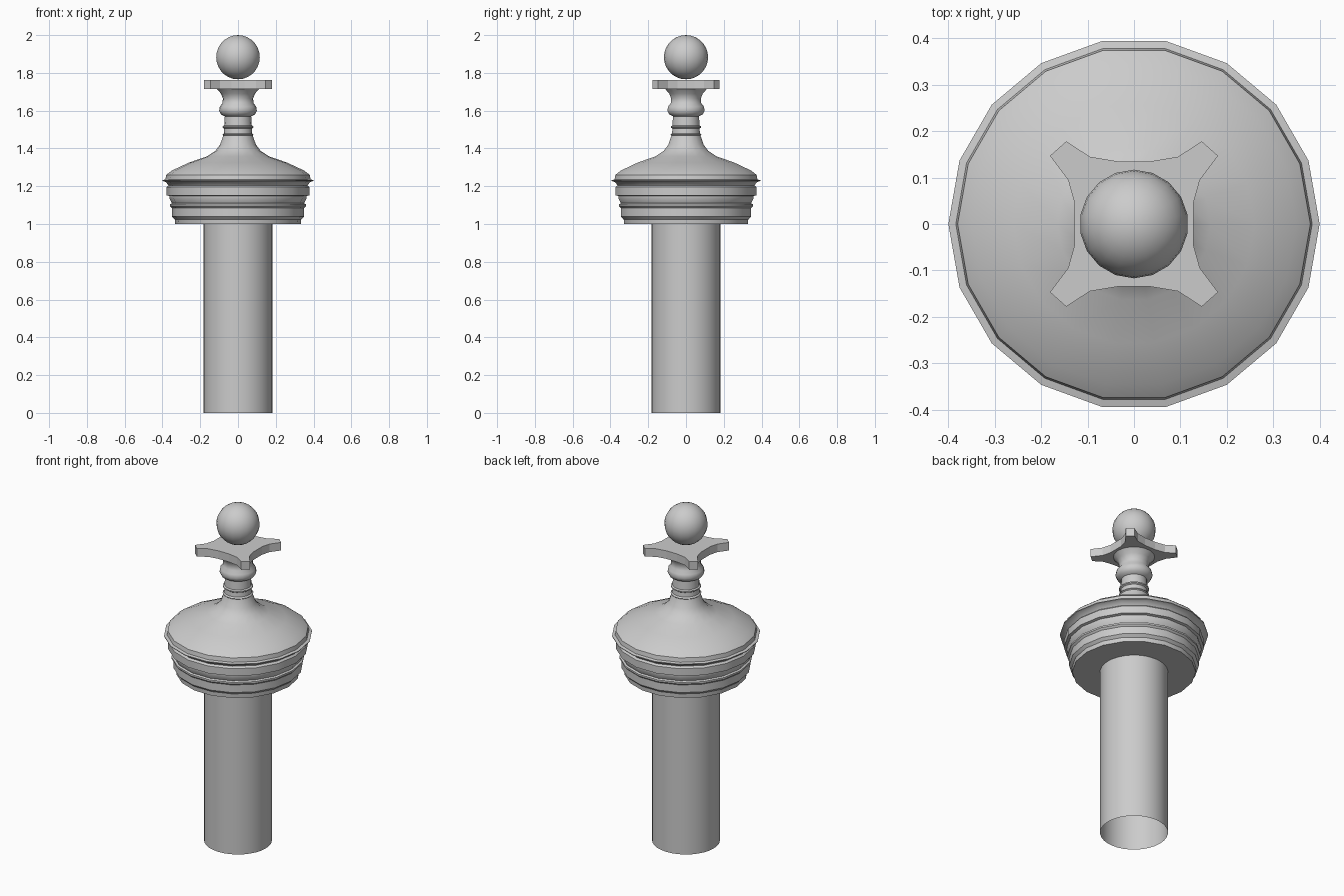
import bpy, bmesh, math

cube = bpy.data.objects.get("Cube")
if cube:
    bpy.data.objects.remove(cube, do_unlink=True)

grey = bpy.data.materials.new("light grey")
grey.use_nodes = True
colour = (0.6, 0.6, 0.6, 1)
grey.diffuse_color = colour
grey.node_tree.nodes["Principled BSDF"].inputs["Base Color"].default_value = colour


def finish(name, bm, angle=None):
    bmesh.ops.recalc_face_normals(bm, faces=bm.faces)
    mesh = bpy.data.meshes.new(name)
    bm.to_mesh(mesh)
    bm.free()
    mesh.materials.append(grey)
    obj = bpy.data.objects.new(name, mesh)
    bpy.context.collection.objects.link(obj)
    if angle:
        bpy.ops.object.select_all(action='DESELECT')
        obj.select_set(True)
        bpy.context.view_layer.objects.active = obj
        bpy.ops.object.shade_smooth_by_angle(angle=math.radians(angle))
    return obj


def lathe(name, profile, sides, angle=35):
    """Spin (radius, height) points round z; zero radius closes an end."""
    bm = bmesh.new()
    rings = []
    for r, z in profile:
        if r == 0:
            rings.append([bm.verts.new((0, 0, z))] * sides)
            continue
        rings.append([bm.verts.new((r * math.cos(math.tau * i / sides),
                                    r * math.sin(math.tau * i / sides), z))
                      for i in range(sides)])
    for low, high in zip(rings, rings[1:]):
        for i in range(sides):
            j = (i + 1) % sides
            corners = dict.fromkeys((low[i], low[j], high[j], high[i]))
            bm.faces.new(list(corners))
    return finish(name, bm, angle)


# Open tube that plugs into the cap
lathe("shaft", [(0.183, 0), (0.183, 1.0)], 32)

# Stepped collar with a flat underside and a thin projecting rim
lathe("stepped_collar", [
    (0, 1.0), (0.333, 1.0), (0.335, 1.025), (0.35, 1.04), (0.35, 1.085),
    (0.36, 1.095), (0.36, 1.105), (0.35, 1.11), (0.363, 1.135),
    (0.363, 1.148), (0.378, 1.152), (0.378, 1.195), (0.368, 1.205),
    (0.382, 1.222), (0.4, 1.228), (0.4, 1.232), (0.384, 1.236)], 18)

# Dome sweeping up into the slender neck
lathe("dome", [
    (0.384, 1.236), (0.38, 1.26), (0.35, 1.283), (0.26, 1.325),
    (0.165, 1.358), (0.12, 1.387), (0.095, 1.42), (0.078, 1.468)], 18, 40)

# Turned neck with two thin rings, a bulge and a flared top
lathe("turned_neck", [
    (0.078, 1.468), (0.083, 1.473), (0.075, 1.48), (0.073, 1.505),
    (0.081, 1.51), (0.081, 1.517), (0.073, 1.522), (0.07, 1.57),
    (0.09, 1.58), (0.1, 1.6), (0.096, 1.622), (0.082, 1.64),
    (0.08, 1.665), (0.09, 1.69), (0.112, 1.715)], 18, 40)

# Four-pointed plate with hollowed sides
quarter = [(0.128, 0.045), (0.142, 0.095), (0.181, 0.147),
           (0.146, 0.178), (0.095, 0.145), (0.035, 0.135)]
outline = (quarter + [(-x, y) for x, y in reversed(quarter)]
           + [(-x, -y) for x, y in quarter]
           + [(x, -y) for x, y in reversed(quarter)])
bm = bmesh.new()
base = bm.faces.new([bm.verts.new((x, y, 1.715)) for x, y in outline])
top = bmesh.ops.extrude_face_region(bm, geom=[base])["geom"]
bmesh.ops.translate(bm, vec=(0, 0, 0.048),
                    verts=[v for v in top if isinstance(v, bmesh.types.BMVert)])
finish("pointed_plate", bm)

# Ball finial
bm = bmesh.new()
bmesh.ops.create_uvsphere(bm, u_segments=18, v_segments=14, radius=0.117)
bmesh.ops.translate(bm, vec=(0, 0, 1.883), verts=bm.verts)
finish("ball_finial", bm, 60)
